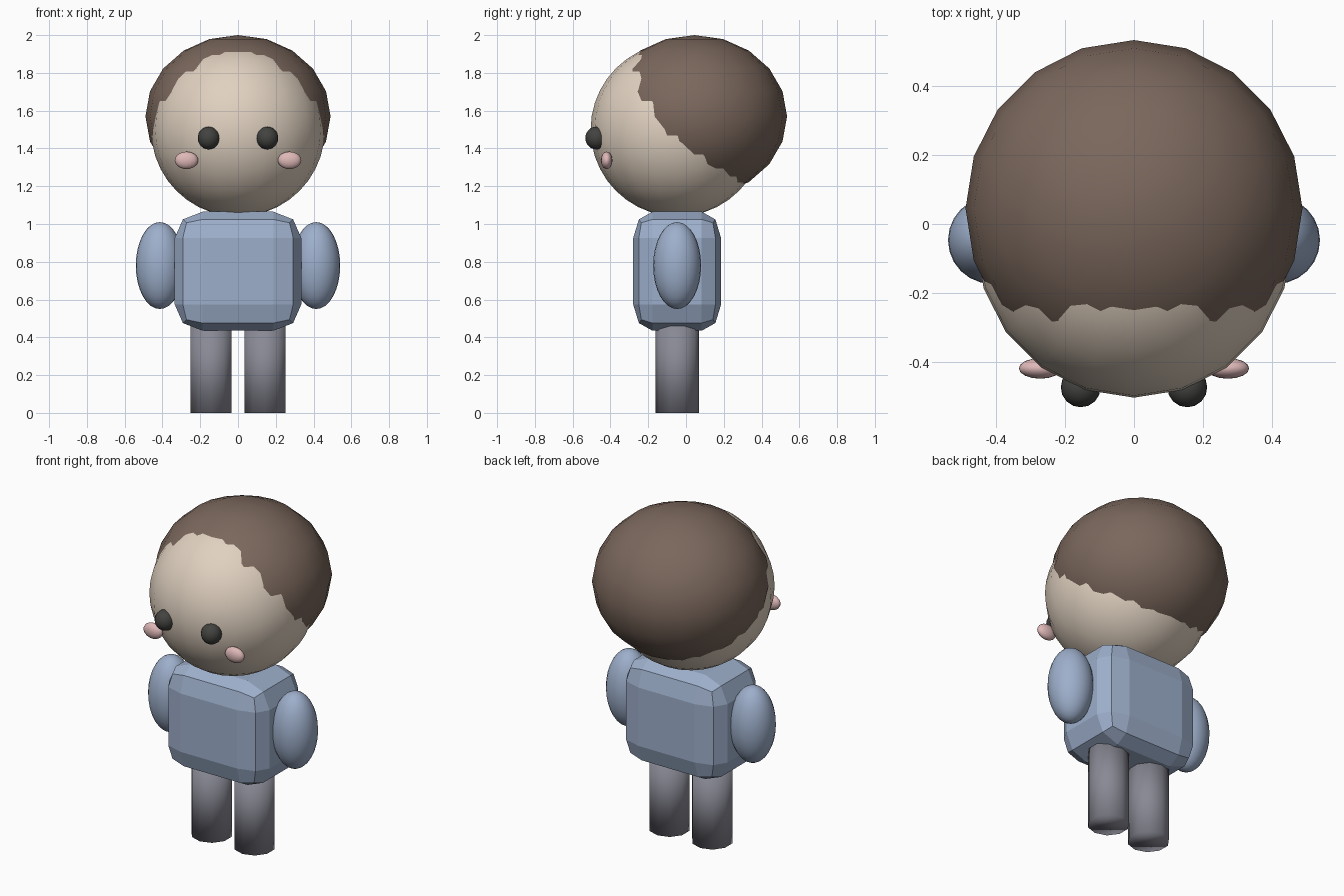
import bpy, bmesh
from mathutils import Matrix, Vector

if "Cube" in bpy.data.objects:
    bpy.data.objects.remove(bpy.data.objects["Cube"])


def mat(name, rgb):
    m = bpy.data.materials.new(name)
    m.diffuse_color = (*rgb, 1)
    m.use_nodes = True
    m.node_tree.nodes["Principled BSDF"].inputs["Base Color"].default_value = m.diffuse_color
    return m


SKIN = mat("skin", (.75, .64, .53))
HAIR = mat("brown hair", (.195, .136, .107))
BLUE = mat("blue shirt", (.34, .43, .60))
GREY = mat("grey trousers", (.25, .25, .30))
DARK = mat("dark eye", (.055, .055, .052))
PINK = mat("pink cheek", (.74, .48, .48))


def finish(bm, name, material, center, scale, smooth=True):
    """Scale and place a unit shape, then turn it into an object."""
    bm.transform(Matrix.Translation(center) @ Matrix.Diagonal((*scale, 1)))
    for f in bm.faces:
        f.smooth = smooth
    me = bpy.data.meshes.new(name)
    bm.to_mesh(me)
    bm.free()
    me.materials.append(material)
    ob = bpy.data.objects.new(name, me)
    bpy.context.collection.objects.link(ob)
    return ob


def ellipsoid(name, material, center, radii, seg=20, rings=10):
    bm = bmesh.new()
    bmesh.ops.create_uvsphere(bm, u_segments=seg, v_segments=rings, radius=1)
    return finish(bm, name, material, center, radii)


# Head with the hair as an overlapping, slightly flattened ball
ellipsoid("head", SKIN, (0, -.045, 1.5), (.46, .46, .46), 20, 20)
ellipsoid("hair", HAIR, (0, .045, 1.57), (.49, .49, .43))

# Torso: faceted box with wide rounded edges
bm = bmesh.new()
bmesh.ops.create_cube(bm, size=1)
bmesh.ops.bevel(bm, geom=bm.edges[:], offset=.22, segments=2, profile=.5,
                affect='EDGES')
finish(bm, "torso", BLUE, (0, -.047, .75), (.67, .465, .63), smooth=False)

for side, s in (("left", 1), ("right", -1)):
    # Arms
    ellipsoid(side + "_arm", BLUE, (s * .414, -.047, .78), (.127, .127, .23), 24, 16)
    # Legs: ten-sided columns
    bm = bmesh.new()
    bmesh.ops.create_cone(bm, cap_ends=True, segments=10, radius1=1, radius2=1, depth=1)
    finish(bm, side + "_leg", GREY, (s * .143, -.047, .235), (.115, .115, .47))
    # Eyes and cheeks
    ellipsoid(side + "_eye", DARK, (s * .155, -.475, 1.455), (.058, .058, .06), 16, 12)
    ellipsoid(side + "_cheek", PINK, (s * .273, -.42, 1.337), (.062, .03, .046), 16, 12)
